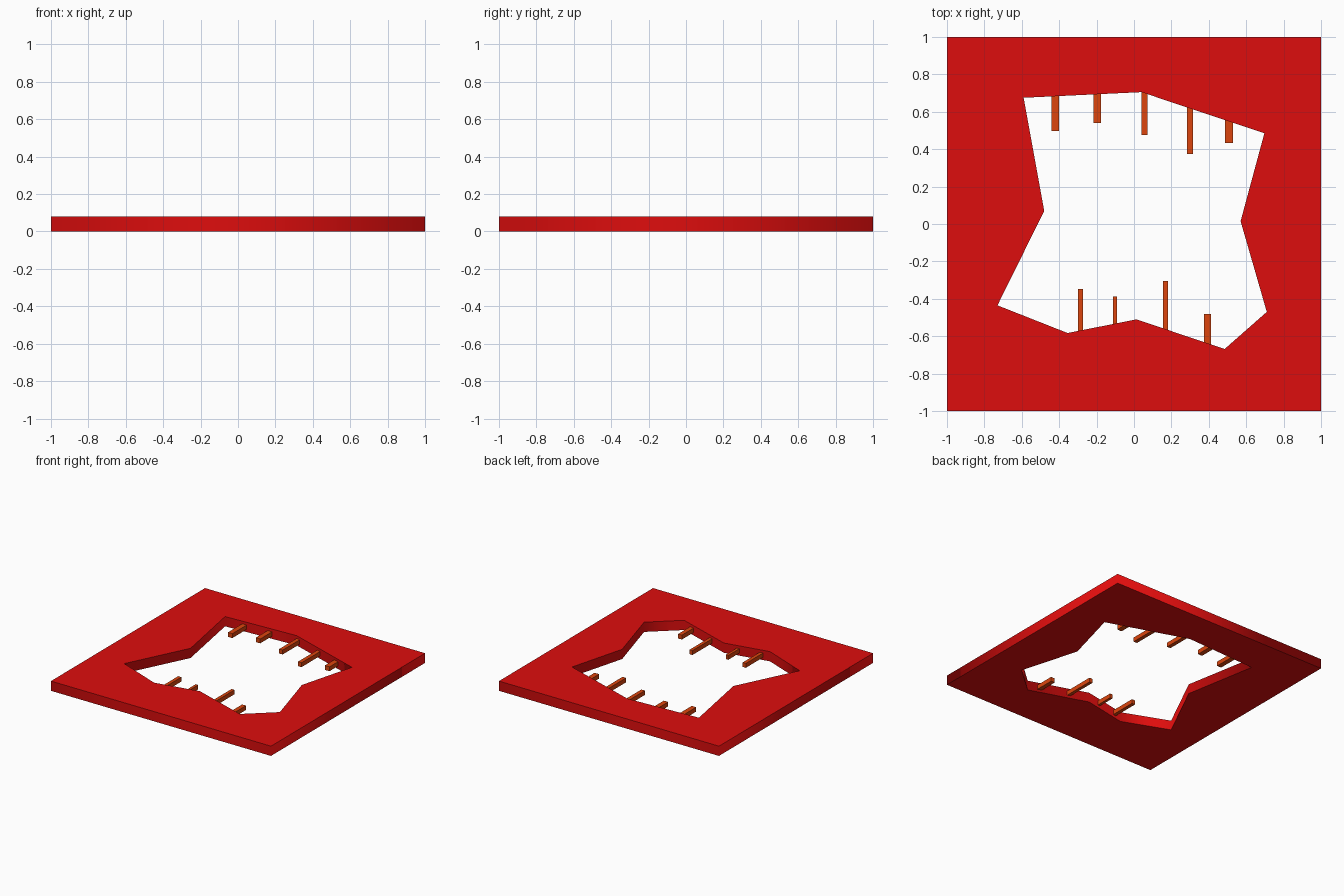
import bpy

if "Cube" in bpy.data.objects:
    bpy.data.objects.remove(bpy.data.objects["Cube"])

T = 0.08  # plate thickness
HOLE = [(-0.59, 0.675), (0.04, 0.705), (0.697, 0.485), (0.57, 0.015), (0.71, -0.47),
        (0.485, -0.668), (0.012, -0.51), (-0.355, -0.583), (-0.73, -0.435), (-0.48, 0.07)]


def material(name, color):
    m = bpy.data.materials.new(name)
    m.diffuse_color = (*color, 1)
    m.use_nodes = True
    m.node_tree.nodes["Principled BSDF"].inputs["Base Color"].default_value = m.diffuse_color
    return m


red = material("red", (0.73, 0.004, 0.004))
orange = material("orange", (0.72, 0.06, 0.004))

# Square plate with a ragged opening
curve = bpy.data.curves.new("broken_plate", 'CURVE')
curve.dimensions = '2D'
curve.fill_mode = 'BOTH'
curve.extrude = T / 2
for pts in ([(-1, -1), (1, -1), (1, 1), (-1, 1)], HOLE):
    s = curve.splines.new('POLY')
    s.points.add(len(pts) - 1)
    for p, (x, y) in zip(s.points, pts):
        p.co = (x, y, 0, 1)
    s.use_cyclic_u = True
plate = bpy.data.objects.new("broken_plate", curve)
bpy.context.collection.objects.link(plate)
plate.location.z = T / 2
bpy.context.view_layer.objects.active = plate
plate.select_set(True)
bpy.ops.object.convert(target='MESH')
plate = bpy.context.object
plate.data.materials.clear()
plate.data.materials.append(red)


def edge_y(x, side):
    """Height of the opening's back (+1) or front (-1) edge at x."""
    ys = []
    for (x0, y0), (x1, y1) in zip(HOLE, HOLE[1:] + HOLE[:1]):
        if min(x0, x1) <= x < max(x0, x1):
            ys.append(y0 + (y1 - y0) * (x - x0) / (x1 - x0))
    return max(ys) if side > 0 else min(ys)


# Exposed bars sticking out of the broken edges: x, width, free end y
BARS = [(-0.42, 0.04, 0.497), (-0.196, 0.04, 0.54), (0.057, 0.032, 0.475),
        (0.30, 0.032, 0.373), (0.507, 0.042, 0.433),
        (-0.286, 0.029, -0.347), (-0.101, 0.022, -0.388),
        (0.168, 0.027, -0.305), (0.393, 0.035, -0.482)]
for i, (x, w, end) in enumerate(BARS):
    side = 1 if end > 0 else -1
    root = edge_y(x, side) + side * 0.02
    bpy.ops.mesh.primitive_cube_add(size=1, location=(x, (root + end) / 2, T / 2))
    bar = bpy.context.object
    bar.name = f"exposed_bar_{i + 1}"
    bar.scale = (w, abs(root - end), 0.036)
    bar.data.materials.append(orange)
